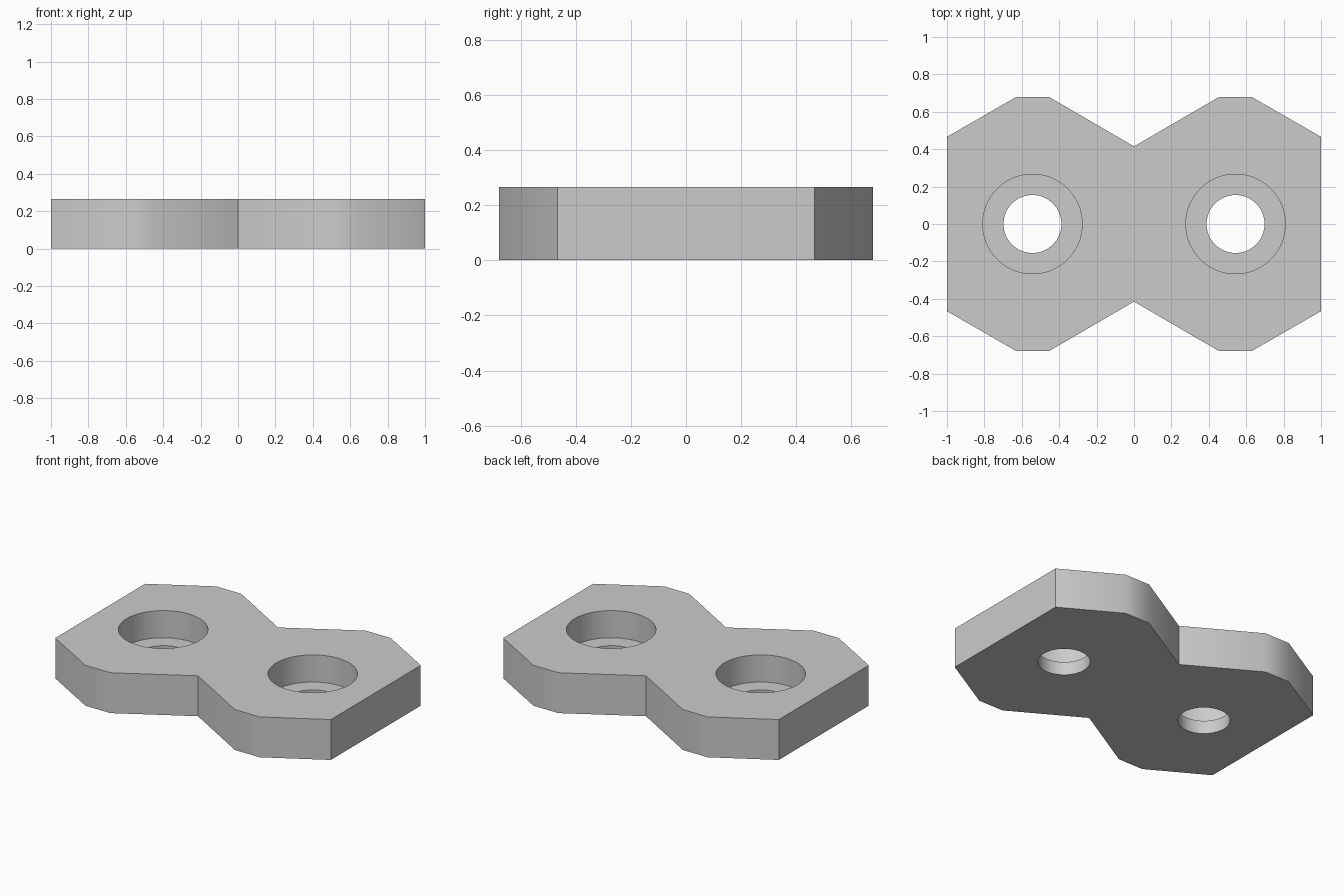
import bpy
import bmesh
import math

cube = bpy.data.objects.get("Cube")
if cube:
    bpy.data.objects.remove(cube, do_unlink=True)

THICKNESS = 0.265
FLOOR_Z = 0.087      # height of the counterbore floor
HOLE_X = 0.543

grey = bpy.data.materials.new("plain_grey")
grey.use_nodes = True
grey.diffuse_color = (0.6, 0.6, 0.6, 1)
grey.node_tree.nodes["Principled BSDF"].inputs["Base Color"].default_value = (0.6, 0.6, 0.6, 1)


def link_mesh(name, bm):
    mesh = bpy.data.meshes.new(name)
    bmesh.ops.recalc_face_normals(bm, faces=bm.faces)
    bm.to_mesh(mesh)
    bm.free()
    mesh.materials.append(grey)
    obj = bpy.data.objects.new(name, mesh)
    bpy.context.collection.objects.link(obj)
    return obj


def activate(obj):
    bpy.ops.object.select_all(action='DESELECT')
    obj.select_set(True)
    bpy.context.view_layer.objects.active = obj


# Plate: one quarter of the outline mirrored around, then extruded
quarter = [(1, 0.466), (0.632, 0.678), (0.452, 0.678)]
half = quarter + [(0, 0.415)] + [(-x, y) for x, y in reversed(quarter)]
outline = half + [(-x, -y) for x, y in half]
bm = bmesh.new()
base = bm.faces.new([bm.verts.new((x, y, 0)) for x, y in outline])
top = bmesh.ops.extrude_face_region(bm, geom=[base], use_keep_orig=True)
top_verts = [v for v in top["geom"] if isinstance(v, bmesh.types.BMVert)]
bmesh.ops.translate(bm, verts=top_verts, vec=(0, 0, THICKNESS))
plate = link_mesh("connector_plate", bm)

# Stepped cutters: narrow through hole with a wide counterbore above
profile = [(0.155, -0.1), (0.155, FLOOR_Z), (0.266, FLOOR_Z), (0.266, THICKNESS + 0.1)]
SIDES = 64
for side in (-1, 1):
    bm = bmesh.new()
    rings = [[bm.verts.new((side * HOLE_X + r * math.cos(math.tau * i / SIDES),
                            r * math.sin(math.tau * i / SIDES), z))
              for i in range(SIDES)] for r, z in profile]
    for low, high in zip(rings, rings[1:]):
        for i in range(SIDES):
            j = (i + 1) % SIDES
            bm.faces.new((low[i], low[j], high[j], high[i]))
    bm.faces.new(rings[0])
    bm.faces.new(rings[-1])
    cutter = link_mesh("hole_cutter", bm)
    cutter.hide_render = True
    cut = plate.modifiers.new("counterbored_hole", 'BOOLEAN')
    cut.operation = 'DIFFERENCE'
    cut.solver = 'EXACT'
    cut.object = cutter
    activate(plate)
    bpy.ops.object.modifier_apply(modifier=cut.name)
    bpy.data.objects.remove(cutter, do_unlink=True)

# Soft shading over the shallow corners, crisp rims and main edges
activate(plate)
bpy.ops.object.shade_smooth_by_angle(angle=math.radians(35))
